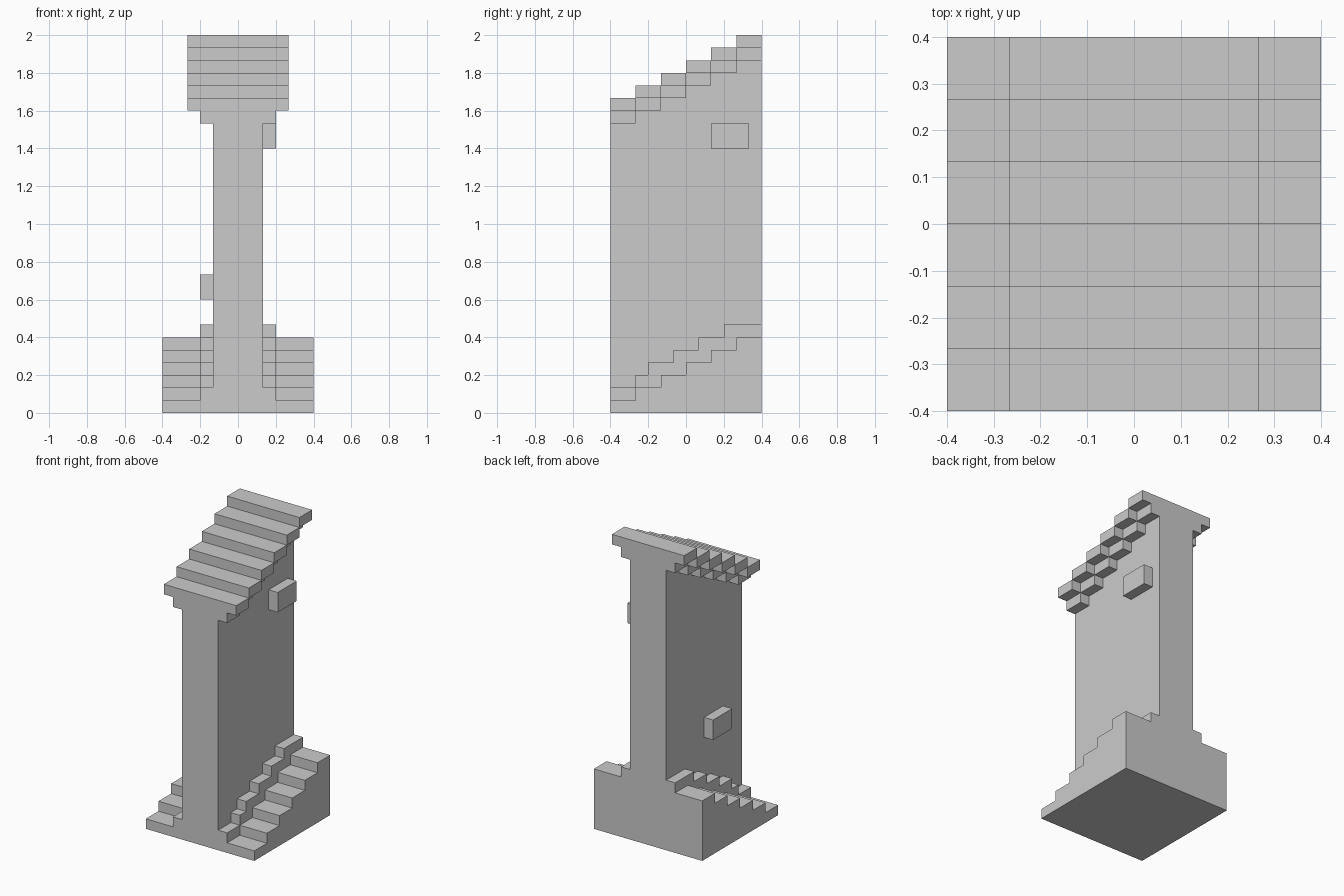
import bpy
import bmesh

if "Cube" in bpy.data.objects:
    bpy.data.objects.remove(bpy.data.objects["Cube"])

U = 1 / 15  # everything sits on a grid of fifteenths


def prism(name, profiles, x0, x1):
    """Extrude closed (y, z) profiles, given in grid units, from x0 to x1."""
    bm = bmesh.new()
    for profile in profiles:
        near = [bm.verts.new((x0 * U, y * U, z * U)) for y, z in profile]
        far = [bm.verts.new((x1 * U, y * U, z * U)) for y, z in profile]
        bm.faces.new(near)
        bm.faces.new(far[::-1])
        n = len(profile)
        for i in range(n):
            j = (i + 1) % n
            bm.faces.new((near[j], near[i], far[i], far[j]))
    bmesh.ops.recalc_face_normals(bm, faces=bm.faces)
    mesh = bpy.data.meshes.new(name)
    bm.to_mesh(mesh)
    bm.free()
    obj = bpy.data.objects.new(name, mesh)
    bpy.context.collection.objects.link(obj)
    return obj


def stairs(edges, z):
    """Stepped line rising one unit at each edge in the list of y values."""
    pts = []
    for a, b in zip(edges, edges[1:]):
        pts += [(a, z), (b, z)]
        z += 1
    return pts


def rect(y0, y1, z0, z1):
    return [(y0, z0), (y1, z0), (y1, z1), (y0, z1)]


treads = [-6, -4, -2, 0, 2, 4, 6]
curb_edges = [-6, -4, -3, -1, 1, 3, 6]

# Wide stepped base
prism("stepped_base", [[(6, 0), (-6, 0)] + stairs(treads, 1)], -6, 6)

# Narrow stepped curb resting on the base
prism("stepped_curb",
      [rect(-6, -4, 1, 2),
       stairs(curb_edges[1:], 3) + stairs(treads[1:], 2)[::-1]], -3, 3)

# Central wall between curb and cornice
prism("wall", [stairs(treads, 23) + stairs(curb_edges, 2)[::-1]], -2, 2)

# Cornice and roof treads, one block per step
prism("cornice", [rect(y, y + 2, 23 + i, 24 + i)
                  for i, y in enumerate(treads[:-1])], -3, 3)
prism("roof_treads", [rect(y, y + 2, 24 + i, 25 + i)
                      for i, y in enumerate(treads[:-1])], -4, 4)

# Projecting stones on each side of the wall
prism("right_stone", [rect(2, 5, 21, 23)], 2, 3)
prism("left_stone", [rect(-3, 0, 9, 11)], -3, -2)
